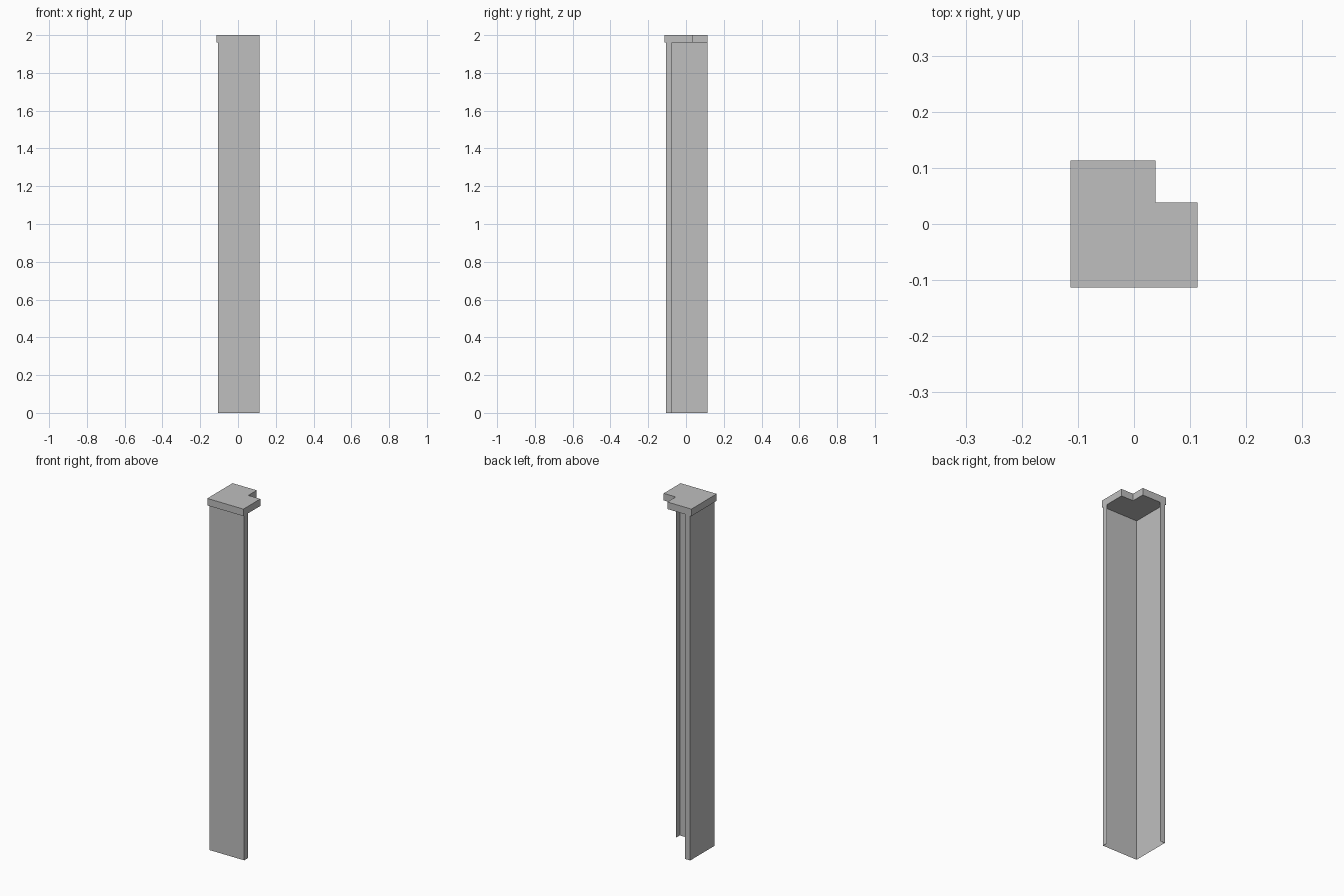
import bpy
import bmesh

cube = bpy.data.objects.get("Cube")
if cube:
    bpy.data.objects.remove(cube, do_unlink=True)

EDGE = 0.1135      # outer edge of the cap
WALL = -0.106      # outer faces of the sheet walls
LIP = -0.074       # inner end of the folded lips
NOTCH = 0.038      # inner corner of the cap cutout
CAP_Z, TOP_Z = 1.96, 2.0

grey = bpy.data.materials.new("plain_grey")
grey.use_nodes = True
grey.diffuse_color = (0.52, 0.52, 0.52, 1)
grey.node_tree.nodes["Principled BSDF"].inputs["Base Color"].default_value = grey.diffuse_color


def extrude_profile(name, points, z0, z1, solid):
    """Raise a plan profile: a closed prism if solid, else an open folded sheet."""
    bm = bmesh.new()
    low = [bm.verts.new((x, y, z0)) for x, y in points]
    high = [bm.verts.new((x, y, z1)) for x, y in points]
    count = len(points)
    for i in range(count if solid else count - 1):
        j = (i + 1) % count
        bm.faces.new((low[i], low[j], high[j], high[i]))
    if solid:
        bm.faces.new(high)
        bm.faces.new(low[::-1])
    mesh = bpy.data.meshes.new(name)
    bm.to_mesh(mesh)
    bm.free()
    mesh.materials.append(grey)
    obj = bpy.data.objects.new(name, mesh)
    bpy.context.collection.objects.link(obj)
    return obj


# Folded corner sheet: two walls at a right angle, each ending in a lip
extrude_profile("corner_post",
                [(LIP, EDGE), (WALL, EDGE), (WALL, WALL), (EDGE, WALL), (EDGE, LIP)],
                0, CAP_Z, solid=False)

# Cap slab with a square cutout at its back corner
extrude_profile("notched_cap",
                [(-EDGE, -EDGE), (EDGE, -EDGE), (EDGE, NOTCH),
                 (NOTCH, NOTCH), (NOTCH, EDGE), (-EDGE, EDGE)],
                CAP_Z, TOP_Z, solid=True)
